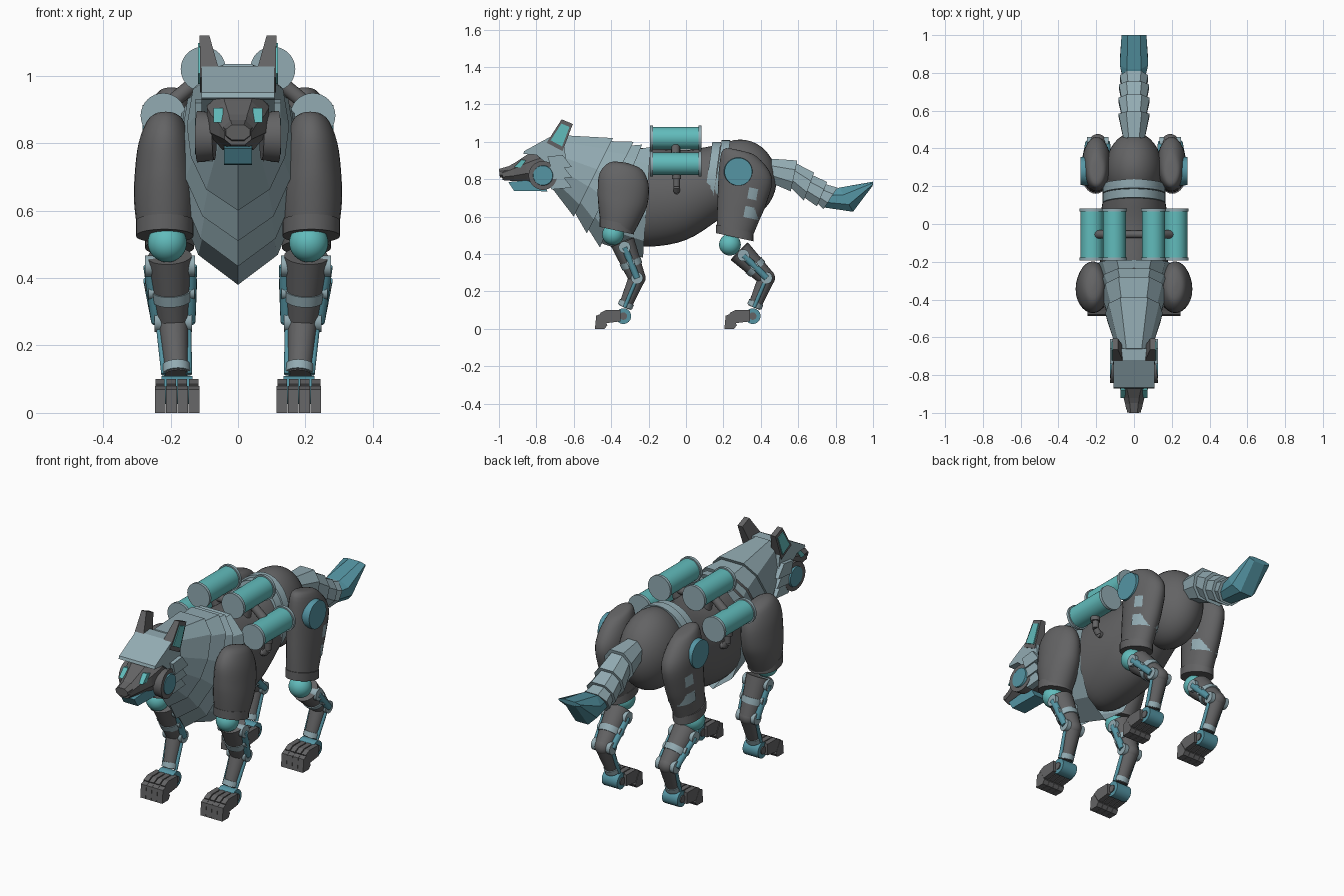
import bpy, bmesh, math
from mathutils import Vector

if "Cube" in bpy.data.objects:
    bpy.data.objects.remove(bpy.data.objects["Cube"])


def material(name, rgb):
    m = bpy.data.materials.new(name)
    m.diffuse_color = (*rgb, 1)
    m.use_nodes = True
    m.node_tree.nodes["Principled BSDF"].inputs["Base Color"].default_value = m.diffuse_color
    return m


DARK = material("dark grey", (0.125, 0.125, 0.128))
PALE = material("pale steel blue", (0.29, 0.41, 0.45))
TEAL = material("teal", (0.12, 0.50, 0.50))
BLUE = material("mid blue", (0.09, 0.30, 0.37))


def loft(name, rings, mat, mirror=False, smooth=None, caps=True, closed=True):
    """Skin a list of equal-length point rings."""
    bm = bmesh.new()
    vs = [[bm.verts.new(p) for p in r] for r in rings]
    n = len(rings[0])
    for a, b in zip(vs, vs[1:]):
        for i in range(n if closed else n - 1):
            j = (i + 1) % n
            bm.faces.new((a[i], a[j], b[j], b[i]))
    if caps and closed:
        bm.faces.new(vs[0][::-1])
        bm.faces.new(vs[-1])
    bmesh.ops.recalc_face_normals(bm, faces=bm.faces)
    me = bpy.data.meshes.new(name)
    bm.to_mesh(me)
    bm.free()
    me.materials.append(mat)
    if smooth:
        me.shade_smooth()
        me.set_sharp_from_angle(angle=math.radians(smooth))
    ob = bpy.data.objects.new(name, me)
    bpy.context.collection.objects.link(ob)
    if mirror:
        ob.modifiers.new("mirror", "MIRROR").use_mirror_merge = False
    return ob


def rod(name, p0, p1, r0, r1, mat, mirror=True, n=20):
    p0, p1 = Vector(p0), Vector(p1)
    d = (p1 - p0).normalized()
    a = d.orthogonal().normalized()
    b = d.cross(a)
    rings = [[p + r * (a * math.cos(t) + b * math.sin(t))
              for t in (2 * math.pi * i / n for i in range(n))] for p, r in ((p0, r0), (p1, r1))]
    return loft(name, rings, mat, mirror, 40)


def prism(name, yz, x0, x1, mat, mirror=False):
    return loft(name, [[(x, y, z) for y, z in yz] for x in (x0, x1)], mat, mirror)


def ball(name, c, r, mat, mirror=False):
    bm = bmesh.new()
    bmesh.ops.create_uvsphere(bm, u_segments=32, v_segments=20, radius=1)
    for v in bm.verts:
        v.co = Vector(c) + Vector([v.co[i] * r[i] for i in range(3)])
    rings = bpy.data.meshes.new(name)
    bm.to_mesh(rings)
    bm.free()
    rings.materials.append(mat)
    rings.shade_smooth()
    ob = bpy.data.objects.new(name, rings)
    bpy.context.collection.objects.link(ob)
    if mirror:
        ob.modifiers.new("mirror", "MIRROR").use_mirror_merge = False


def spline(secs, k=4):
    """Catmull-Rom through section tuples."""
    out = []
    for i in range(len(secs) - 1):
        q = [secs[max(i - 1, 0)], secs[i], secs[i + 1], secs[min(i + 2, len(secs) - 1)]]
        for s in range(k):
            t = s / k
            out.append([0.5 * (2 * b + (c - a) * t + (2 * a - 5 * b + 4 * c - d) * t * t
                               + (3 * b - a - 3 * c + d) * t ** 3) for a, b, c, d in zip(*q)])
    return out + [list(secs[-1])]


def limb_ring(s, grow=1.0, a0=0, a1=360, n=28):
    """Ring from (z, y0, y1, x0, x1), sloping down to the back."""
    z, y0, y1, x0, x1 = s
    m = n if a1 - a0 == 360 else n - 1
    pts = []
    for i in range(n):
        t = math.radians(a0 + (a1 - a0) * i / m)
        dy = (y1 - y0) / 2 * math.sin(t) * grow
        pts.append(((x0 + x1) / 2 + (x1 - x0) / 2 * math.cos(t) * grow, (y0 + y1) / 2 + dy, z - 0.22 * dy))
    return pts


OCT = [(.5, 0), (1, .3), (1, .7), (.5, 1)]
RUFF = [(.48, 0), (.88, .14), (1, .4), (.92, .62), (.62, .85), (0, 1)]


def facet_ring(s, prof=OCT, k=1.0):
    """Ring from upper point, lower point and half width."""
    uy, uz, ly, lz, w = s
    pts = [(u * w * k, uy + (ly - uy) * (.5 + (v - .5) * k), uz + (lz - uz) * (.5 + (v - .5) * k)) for u, v in prof]
    return pts + [(-x, y, z) for x, y, z in reversed(pts) if x > 0]


def oval(y, z0, z1, w, lean=0, n=36):
    h = (z1 - z0) / 2
    return [(w * math.cos(t), y + lean * math.sin(t), (z0 + z1) / 2 + h * math.sin(t))
            for t in (2 * math.pi * i / n for i in range(n))]


# Torso, pelvis and waist belt
body = [(-.42, .58, .92, .12), (-.3, .47, .96, .165), (-.19, .44, .965, .18), (0, .475, .955, .18),
        (.17, .58, .98, .158), (.3, .68, .96, .13)]
loft("torso", [oval(*s) for s in spline(body)], DARK, smooth=40)
ball("pelvis", (0, .29, .80), (.15, .195, .212), DARK)
for i, y in enumerate((.135, .185)):
    loft("waist_belt", [oval(y + d, .575 + i * .02, 1.0 + i * .01, .166, .03) for d in (-.024, .022)], PALE, smooth=40)

# Layered faceted mane
mane = [(-.66, 1.035, -.73, .77, .085), (-.39, 1.02, -.60, .60, .152), (-.28, 1.0, -.53, .51, .17),
        (-.235, .985, -.46, .435, .18), (-.19, .972, -.23, .38, .19)]
for i in range(4):
    loft("mane_layer", [facet_ring(mane[i], RUFF, .92 if i else 1), facet_ring(mane[i + 1], RUFF)], PALE, caps=(i == 0))

# Tail segments and tip
tail = [(.46, .925, .44, .77, .07), (.595, .90, .56, .735, .082), (.685, .835, .63, .685, .083),
        (.755, .785, .70, .655, .08), (.81, .755, .735, .64, .075)]
for i in range(4):
    loft("tail_segment", [facet_ring(tail[i], OCT, .8), facet_ring(tail[i + 1])], PALE)
loft("tail_tip", [facet_ring(s) for s in ((.77, .74, .73, .65, .055), (.82, .755, .893, .626, .075),
                                         (1.0, .787, .998, .765, .066))], BLUE)

# Head: skull, nose, jaw, brow
skull = [(-.66, 1.01, -.66, .78, .09), (-.80, .96, -.80, .78, .092), (-.86, .925, -.85, .79, .08),
         (-.92, .885, -.92, .79, .055), (-.985, .85, -.98, .795, .04)]
loft("skull", [facet_ring(s) for s in skull], DARK)
loft("nose", [facet_ring(s) for s in ((-.94, .872, -.94, .80, .046), (-1.0, .855, -.995, .81, .036))], DARK)
prism("lower_jaw", [(-.95, .785), (-.78, .80), (-.74, .735), (-.92, .738)], -.042, .042, BLUE)
prism("brow_plate", [(-.87, .935), (-.865, .95), (-.72, 1.03), (-.66, 1.03), (-.64, .90), (-.74, .88), (-.80, .93)],
      -.108, .108, PALE)
prism("eye", [(-.92, .862), (-.88, .905), (-.855, .90), (-.885, .862)], .045, .072, TEAL, True)

# Ears with inset panels
ear = [(-.745, .995), (-.665, 1.12), (-.605, 1.095), (-.66, .95)]
inner, outer = (.05, .085, .085, .05), (.112, .114, .114, .112)
loft("ear", [[(x, y, z) for x, (y, z) in zip(xs, ear)] for xs in (inner, outer)], DARK, True)
panel = [(-.669 + (y + .669) * .72, 1.04 + (z - 1.04) * .72) for y, z in ear]
prism("ear_panel", panel, .110, .118, TEAL, True)

# Cheek discs and cheek spikes
rod("cheek_ring", (.07, -.77, .82), (.12, -.765, .82), .07, .077, DARK, n=28)
rod("cheek_disc", (.11, -.765, .82), (.128, -.765, .82), .056, .052, BLUE, n=28)
for k in range(3):
    z = .90 - k * .055
    prism("cheek_spike", [(-.74, z + .02), (-.66, z + .03), (-.61, z - .035), (-.72, z - .045)],
          .075, .128 - k * .008, PALE, True)

# Upper front legs with cuffs
arm = [(.888, -.33, -.31, .21, .22), (.87, -.41, -.235, .165, .265), (.80, -.463, -.20, .14, .295),
       (.70, -.472, -.205, .13, .307), (.62, -.467, -.235, .128, .308), (.53, -.455, -.28, .138, .297)]
loft("upper_front_leg", [limb_ring(s) for s in spline(arm)], DARK, True, 40)
loft("front_cuff", [limb_ring((z, -.462, -.278, .132, .303)) for z in (.57, .525)], DARK, True, 40)

# Thighs with cuffs, hip discs and wrapped bands
thigh = [(.955, .27, .30, .19, .21), (.94, .20, .38, .15, .245), (.84, .178, .46, .125, .272),
         (.70, .17, .43, .122, .275), (.60, .166, .39, .128, .272), (.50, .165, .35, .135, .27)]
loft("thigh", [limb_ring(s) for s in spline(thigh)], DARK, True, 40)
loft("thigh_cuff", [limb_ring((z, .16, .36, .13, .276)) for z in (.535, .49)], DARK, True, 40)
rod("hip_disc", (.23, .28, .84), (.283, .28, .84), .078, .074, BLUE, n=32)
for z, y1 in ((.735, .437), (.635, .405)):
    band = [limb_ring((z + d, .168, y1 - .01 + d * .3, .123, .275), 1.05, 15, 165, 16) for d in (.03, -.03)]
    loft("thigh_band", band, PALE, True, 40, closed=False)


def lower_leg(side, knee, top, dy):
    ball(side + "_knee_ball", (.21, *knee), (.058, .058, .058), TEAL, True)
    a, h = Vector((.203, *top)), Vector((.192, -.262 + dy, .272))
    w = Vector((.182, -.328 + dy, .115))
    # Shin, hock and shank
    rod(side + "_shin", a, h, .066, .046, DARK)
    rod(side + "_shin_band", a.lerp(h, .52), a.lerp(h, .68), .06, .057, PALE)
    ball(side + "_hock", h, (.046, .046, .046), DARK, True)
    rod(side + "_shank", h, w, .045, .034, DARK)
    rod(side + "_ankle_cuff", w.lerp(h, .02), w.lerp(h, .18), .041, .041, PALE)
    # Joint pins and side struts
    p = a.lerp(h, .15)
    for c, r, half in ((p, .032, .074), (a.lerp(h, .55), .022, .068), (h, .032, .056)):
        x = Vector((half, 0, 0))
        rod(side + "_joint_pin", c - x, c + x, r, r, PALE)
    for s in (-1, 1):
        x0, x1 = Vector((s * .062, 0, 0)), Vector((s * .048, 0, 0))
        rod(side + "_strut", p + x0, h + x1, .018, .018, BLUE)
        rod(side + "_shank_strut", h + x1 * .9, w + x1 * .75, .01, .01, BLUE)
    # Foot
    rod(side + "_ankle_disc", (.135, -.335 + dy, .068), (.227, -.335 + dy, .068), .042, .042, BLUE)
    rod(side + "_ankle_hub", (.130, -.335 + dy, .068), (.232, -.335 + dy, .068), .02, .02, DARK)
    for k in range(4):
        x = .1145 + k * .0333
        prism(side + "_toe", [(y + dy, z) for y, z in ((-.46, .085), (-.43, .10), (-.35, .10), (-.35, .04), (-.43, .03))],
              x + .003, x + .031, DARK, True)
        prism(side + "_claw", [(y + dy, z) for y, z in ((-.487, 0), (-.48, .07), (-.455, .08), (-.42, .02), (-.435, 0))],
              x, x + .032, DARK, True)


lower_leg("front", (-.39, .505), (-.34, .465), 0)
lower_leg("rear", (.235, .45), (.285, .415), .692)

# Back canisters with end caps and pipes
for x, z in ((.103, 1.02), (.222, .882)):
    rod("canister", (x, -.18, z), (x, .07, z), .06, .06, TEAL, n=32)
    for y in (-.193, .067):
        rod("canister_cap", (x, y, z), (x, y + .016, z), .067, .067, PALE, n=32)
rod("canister_link", (.103, -.055, 1.0), (.222, -.055, .9), .022, .022, DARK)
rod("canister_bridge", (-.1, -.055, .965), (.1, -.055, .965), .02, .02, DARK, False)
rod("canister_mount", (.103, -.055, 1.0), (.08, -.055, .88), .025, .025, DARK)
pipe = [(.215, -.05, .84), (.215, -.05, .76), (.195, -.05, .735), (.15, -.05, .735)]
for p, q in zip(pipe, pipe[1:]):
    rod("drain_pipe", p, q, .017, .017, DARK)
rod("pipe_collar", (.217, -.05, .825), (.217, -.05, .80), .024, .024, DARK)
